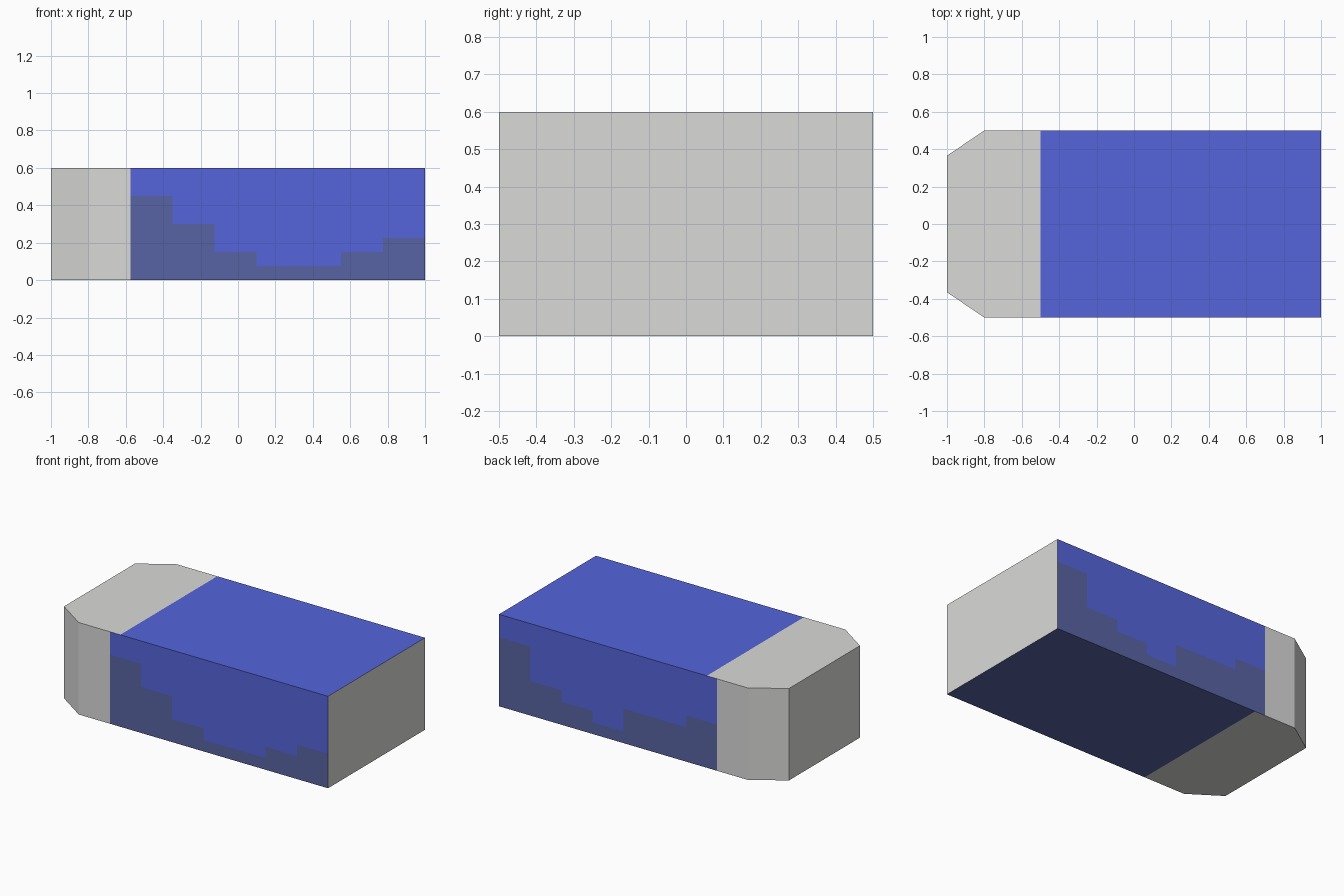
import bpy
import bmesh

if "Cube" in bpy.data.objects:
    bpy.data.objects.remove(bpy.data.objects["Cube"])


def srgb(r, g, b):
    f = lambda v: v / 12.92 if v <= 0.04045 else ((v + 0.055) / 1.055) ** 2.4
    return (f(r / 255), f(g / 255), f(b / 255), 1)


def material(name, rgb):
    m = bpy.data.materials.new(name)
    m.diffuse_color = srgb(*rgb)
    m.use_nodes = True
    m.node_tree.nodes["Principled BSDF"].inputs["Base Color"].default_value = m.diffuse_color
    return m


HEIGHT = 0.6
SIDE_EDGE, FLAT_EDGE = -0.575, -0.5   # where the blue starts on sides / on top and bottom
STEP = (1 - SIDE_EDGE) / 7
UNIT = 0.075
# stair heights in units, from left to right in x
FRONT = [6, 4, 2, 1, 1, 2, 3]
BACK = [4, 3, 3, 1, 2, 3, 6]

# block outline with two cut corners at the left end
half = [(-1, -0.365), (-0.8, -0.5), (1, -0.5)]
outline = half + [(x, -y) for x, y in reversed(half)]

bm = bmesh.new()
base = bm.faces.new([bm.verts.new((x, y, 0)) for x, y in outline])
ext = bmesh.ops.extrude_face_region(bm, geom=[base])
top_verts = [v for v in ext["geom"] if isinstance(v, bmesh.types.BMVert)]
bmesh.ops.translate(bm, verts=top_verts, vec=(0, 0, HEIGHT))
bmesh.ops.recalc_face_normals(bm, faces=bm.faces)


def cut(co, no):
    bmesh.ops.bisect_plane(bm, geom=bm.verts[:] + bm.edges[:] + bm.faces[:],
                           plane_co=co, plane_no=no, dist=1e-5)


# cut the faces along the colour borders
for x in [FLAT_EDGE] + [SIDE_EDGE + i * STEP for i in range(7)]:
    cut((x, 0, 0), (1, 0, 0))
for n in sorted(set(FRONT + BACK)):
    cut((0, 0, n * UNIT), (0, 0, 1))

# colour rule: 0 grey, 1 blue, 2 slate
for f in bm.faces:
    c, n = f.calc_center_median(), f.normal
    if abs(n.z) > 0.9 and c.x > FLAT_EDGE:
        f.material_index = 1 if n.z > 0 else 2
    elif abs(n.y) > 0.9 and c.x > SIDE_EDGE:
        stairs = FRONT if n.y < 0 else BACK
        i = min(6, int((c.x - SIDE_EDGE) / STEP))
        f.material_index = 2 if c.z < stairs[i] * UNIT else 1

mesh = bpy.data.meshes.new("eraser_block")
bm.to_mesh(mesh)
bm.free()
for m in (material("light grey", (218, 218, 217)),
          material("blue", (85, 101, 219)),
          material("slate blue", (89, 100, 164))):
    mesh.materials.append(m)
bpy.context.collection.objects.link(bpy.data.objects.new("eraser_block", mesh))
